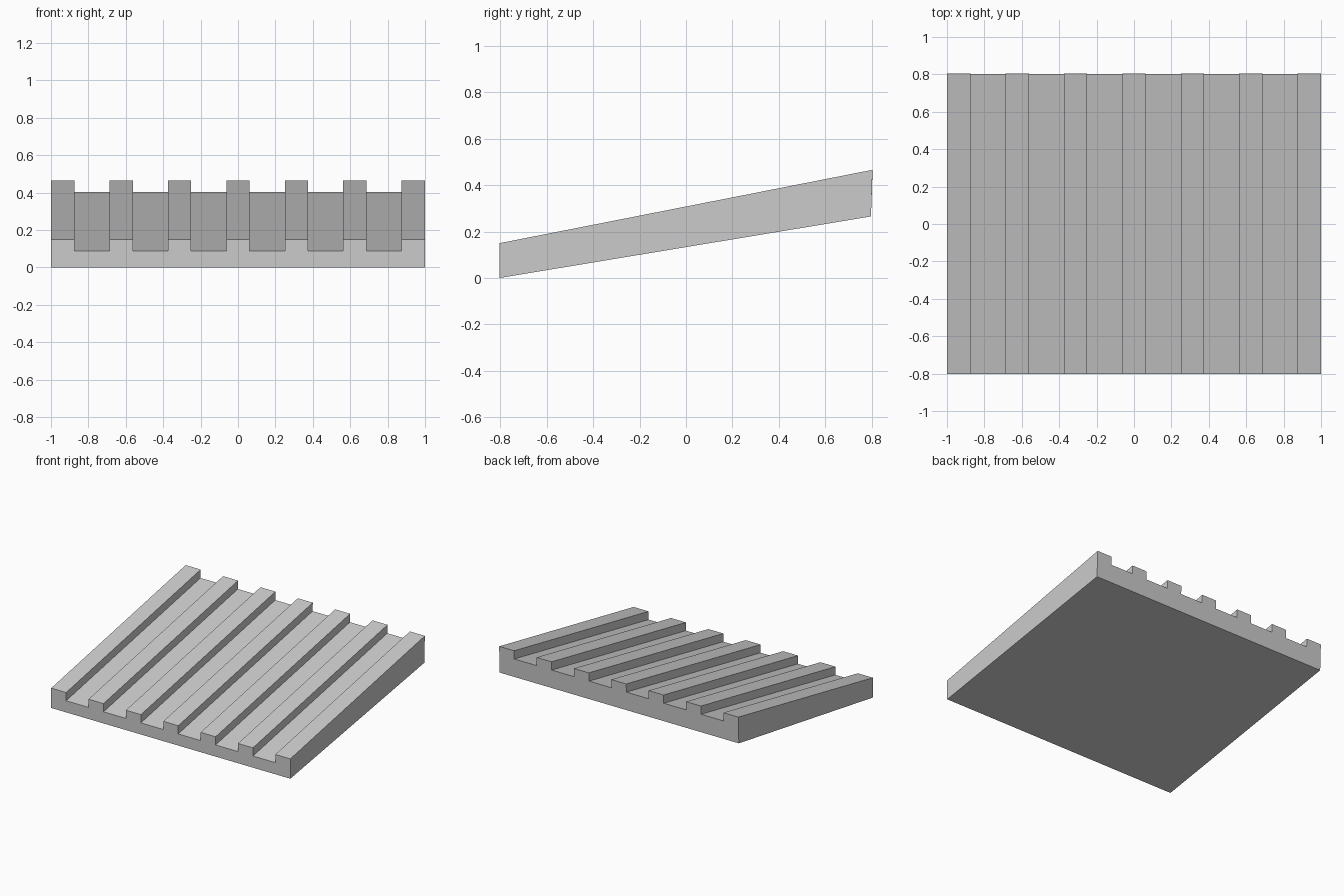
import bpy, bmesh

if "Cube" in bpy.data.objects:
    bpy.data.objects.remove(bpy.data.objects["Cube"])

RIBS, PITCH, RIB_W = 7, 0.3125, 0.125


def comb(bm, low, groove, high):
    """Comb-shaped end outline; each level is a (y, z) pair."""
    pts = [(-1, low)]
    for i in range(RIBS):
        x0 = -1 + i * PITCH
        x1 = x0 + RIB_W
        if i > 0:
            pts.append((x0, groove))
        pts += [(x0, high), (x1, high)]
        if i < RIBS - 1:
            pts.append((x1, groove))
    pts.append((1, low))
    return [bm.verts.new((x, y, z)) for x, (y, z) in pts]


bm = bmesh.new()
# low front end and thicker, slightly leaning back end
front = comb(bm, (-0.803, 0.0), (-0.803, 0.088), (-0.803, 0.15))
back = comb(bm, (0.797, 0.265), (0.802, 0.403), (0.804, 0.466))

# long faces between both ends, then the end caps
n = len(front)
for i in range(n):
    j = (i + 1) % n
    bm.faces.new((front[i], front[j], back[j], back[i]))
bm.faces.new(front)
bm.faces.new(back)
bmesh.ops.recalc_face_normals(bm, faces=bm.faces)

mesh = bpy.data.meshes.new("ribbed_ramp")
bm.to_mesh(mesh)
bm.free()
ramp = bpy.data.objects.new("ribbed_ramp", mesh)
bpy.context.collection.objects.link(ramp)
